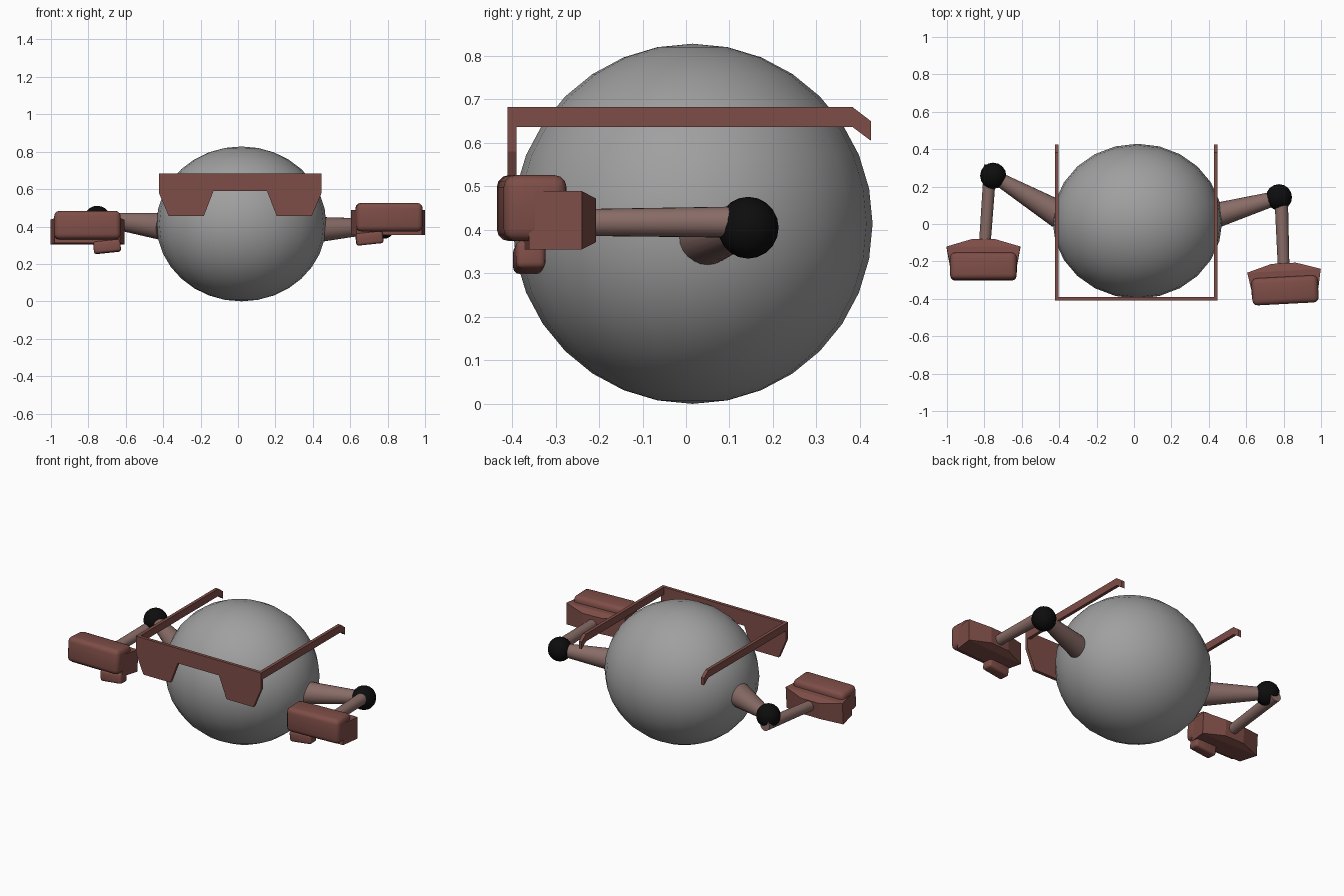
import bpy, bmesh, math
from mathutils import Vector, Matrix

if "Cube" in bpy.data.objects:
    bpy.data.objects.remove(bpy.data.objects["Cube"])


def material(name, rgb):
    m = bpy.data.materials.new(name)
    m.use_nodes = True
    m.diffuse_color = (*rgb, 1)
    m.node_tree.nodes["Principled BSDF"].inputs["Base Color"].default_value = (*rgb, 1)
    return m


GREY = material("body grey", (0.35, 0.35, 0.35))
RED = material("brick red", (0.21, 0.075, 0.063))
PINK = material("dusty rose", (0.25, 0.15, 0.135))
BLACK = material("joint black", (0.004, 0.004, 0.004))


def make(name, bm, mat, smooth=False):
    bmesh.ops.recalc_face_normals(bm, faces=bm.faces)
    mesh = bpy.data.meshes.new(name)
    bm.to_mesh(mesh)
    bm.free()
    mesh.materials.append(mat)
    ob = bpy.data.objects.new(name, mesh)
    bpy.context.collection.objects.link(ob)
    if smooth:
        bpy.ops.object.select_all(action="DESELECT")
        ob.select_set(True)
        bpy.context.view_layer.objects.active = ob
        bpy.ops.object.shade_smooth_by_angle(angle=math.radians(40))
    return ob


def ball(name, center, radii, segments, rings, mat):
    bm = bmesh.new()
    place = Matrix.Translation(center) @ Matrix.Diagonal((*radii, 1))
    bmesh.ops.create_uvsphere(bm, u_segments=segments, v_segments=rings,
                              radius=1, matrix=place)
    return make(name, bm, mat, True)


def limb(name, start, end, r1, r2, mat):
    a, b = Vector(start), Vector(end)
    turn = (b - a).to_track_quat("Z", "Y").to_matrix().to_4x4()
    bm = bmesh.new()
    bmesh.ops.create_cone(bm, cap_ends=True, segments=24, radius1=r1, radius2=r2,
                          depth=(b - a).length,
                          matrix=Matrix.Translation((a + b) / 2) @ turn)
    return make(name, bm, mat, True)


def plate(name, outline, offset, mat):
    # extrude a flat outline along the given offset
    bm = bmesh.new()
    face = bm.faces.new([bm.verts.new(p) for p in outline])
    new = bmesh.ops.extrude_face_region(bm, geom=[face])["geom"]
    bmesh.ops.translate(bm, vec=offset,
                        verts=[v for v in new if isinstance(v, bmesh.types.BMVert)])
    return make(name, bm, mat)


def rounded_box(name, size, place, radius):
    bm = bmesh.new()
    bmesh.ops.create_cube(bm, size=1, matrix=place @ Matrix.Diagonal((*size, 1)))
    bmesh.ops.bevel(bm, geom=bm.edges[:], offset=radius, segments=3,
                    profile=0.5, affect="EDGES")
    return make(name, bm, RED, True)


def fist(side, s, origin, tilt, yaw):
    base = (Matrix.Translation(origin) @ Matrix.Rotation(math.radians(yaw), 4, "Z")
            @ Matrix.Rotation(math.radians(tilt), 4, "X"))
    # palm: rectangular rings from the narrow wrist to the knuckles
    bm = bmesh.new()
    rings = []
    for y, hx, hz in ((0, 0.065, 0.05), (-0.04, 0.197, 0.067), (-0.16, 0.175, 0.067)):
        rings.append([bm.verts.new(base @ Vector((x * hx, y, z * hz)))
                      for x, z in ((-1, -1), (1, -1), (1, 1), (-1, 1))])
    for a, b in zip(rings, rings[1:]):
        for i in range(4):
            j = (i + 1) % 4
            bm.faces.new((a[i], a[j], b[j], b[i]))
    bm.faces.new(rings[0])
    bm.faces.new(rings[-1])
    make(side + "_palm", bm, RED)
    # curled fingers and the thumb on the inner side
    rounded_box(side + "_fingers", (0.355, 0.145, 0.152),
                base @ Matrix.Translation((0, -0.145, 0.028)), 0.028)
    rounded_box(side + "_thumb", (0.145, 0.068, 0.065),
                base @ Matrix.Translation((-s * 0.105, -0.145, -0.085))
                @ Matrix.Rotation(math.radians(-6), 4, "Y"), 0.014)


# body
ball("body", (0.018, 0.015, 0.414), (0.454, 0.414, 0.414), 24, 16, GREY)

# headband: notched front plate and two side straps
cx = 0.012
half = [(0.435, 0.683), (0.435, 0.58), (0.382, 0.455), (0.195, 0.455), (0.143, 0.59)]
outline = half + [(-x, z) for x, z in reversed(half)]
plate("headband_front", [(cx + x, -0.41, z) for x, z in outline], (0, 0.02, 0), RED)
strap = [(-0.41, 0.683), (0.382, 0.683), (0.425, 0.65),
         (0.425, 0.605), (0.382, 0.637), (-0.41, 0.637)]
for side, s in (("left", 1), ("right", -1)):
    plate(side + "_strap", [(cx + s * 0.435, y, z) for y, z in strap],
          (-s * 0.02, 0, 0), RED)

# left arm
elbow = (0.775, 0.143, 0.405)
limb("left_upper_arm", (0.40, 0.035, 0.382), elbow, 0.07, 0.036, PINK)
ball("left_elbow", elbow, (0.07, 0.07, 0.071), 16, 10, BLACK)
limb("left_forearm", (0.787, 0.14, 0.418), (0.80, -0.23, 0.417), 0.036, 0.031, PINK)
fist("left", 1, (0.80, -0.21, 0.422), 0, 3)

# right arm
elbow = (-0.753, 0.258, 0.44)
limb("right_upper_arm", (-0.40, 0.05, 0.40), elbow, 0.074, 0.033, PINK)
ball("right_elbow", elbow, (0.07, 0.07, 0.071), 16, 10, BLACK)
limb("right_forearm", (-0.768, 0.315, 0.405), (-0.798, -0.11, 0.38), 0.034, 0.031, PINK)
fist("right", -1, (-0.805, -0.085, 0.367), -4, 0)
